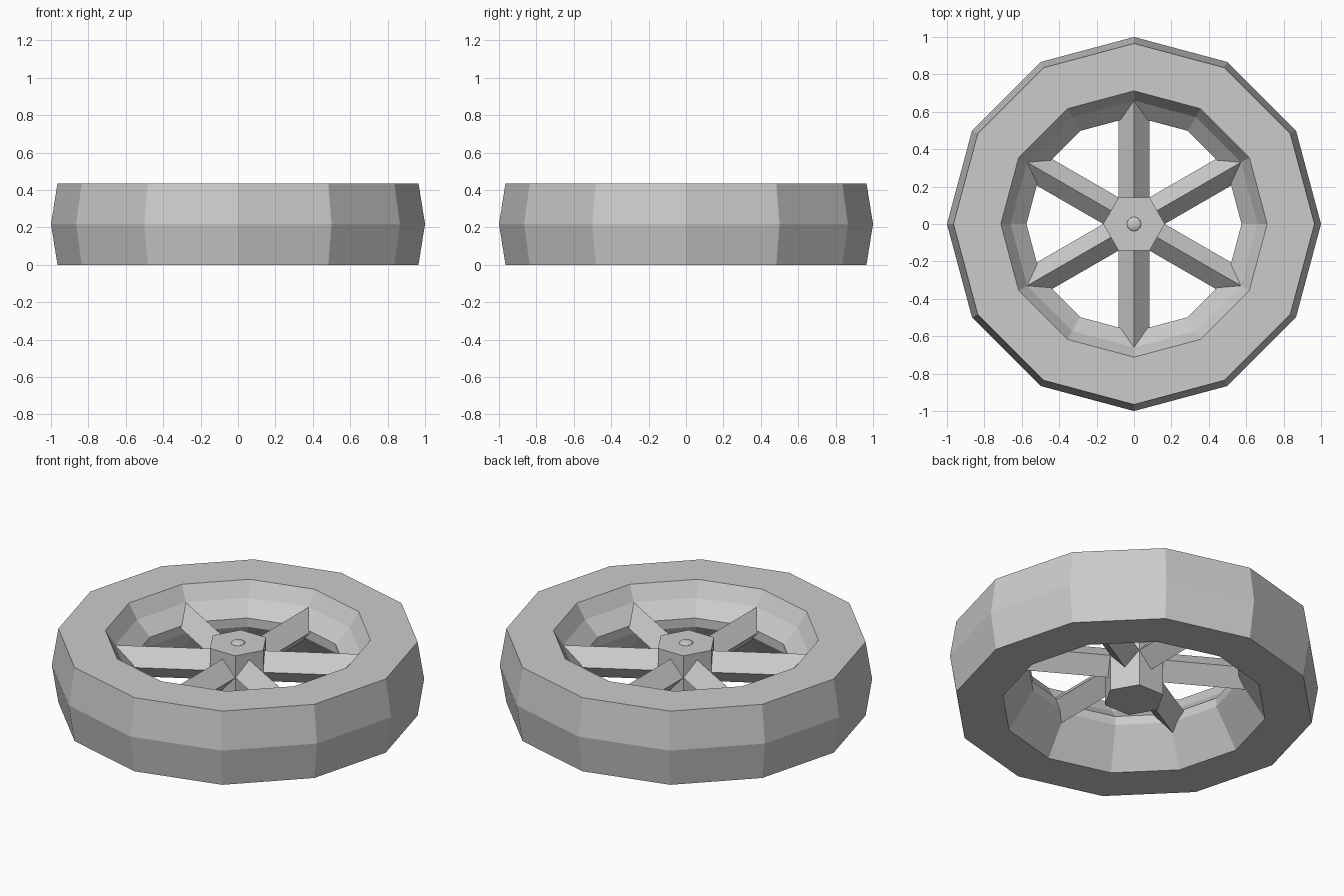
import bpy, bmesh
from math import cos, sin, pi, radians
from mathutils import Matrix, Vector

cube = bpy.data.objects.get("Cube")
if cube:
    bpy.data.objects.remove(cube, do_unlink=True)

# One plain grey for the whole wheel
grey = bpy.data.materials.new("plain_grey")
grey.use_nodes = True
colour = (0.6, 0.6, 0.6, 1)
grey.diffuse_color = colour
grey.node_tree.nodes["Principled BSDF"].inputs["Base Color"].default_value = colour


def make_object(name, bm):
    bmesh.ops.recalc_face_normals(bm, faces=bm.faces)
    mesh = bpy.data.meshes.new(name)
    bm.to_mesh(mesh)
    bm.free()
    mesh.materials.append(grey)
    obj = bpy.data.objects.new(name, mesh)
    bpy.context.collection.objects.link(obj)
    return obj


def bridge_loops(bm, loops, closed=False):
    """Join successive rings of vertices with quads."""
    pairs = list(zip(loops, loops[1:]))
    if closed:
        pairs.append((loops[-1], loops[0]))
    for a, b in pairs:
        n = len(a)
        for i in range(n):
            j = (i + 1) % n
            bm.faces.new((a[i], a[j], b[j], b[i]))


def ring(bm, radius, z, sides):
    return [bm.verts.new((radius * cos(2 * pi * i / sides),
                          radius * sin(2 * pi * i / sides), z))
            for i in range(sides)]


# Twelve-sided rim swept from its (radius, height) section
HEIGHT, MID = 0.435, 0.218
section = [(0.965, 0), (1.0, MID), (0.965, HEIGHT), (0.712, HEIGHT),
           (0.66, 0.35), (0.575, 0.27), (0.575, MID), (0.712, 0)]
bm = bmesh.new()
bridge_loops(bm, [ring(bm, r, z, 12) for r, z in section], closed=True)
make_object("rim", bm)

# Six-sided hub
bm = bmesh.new()
lower, upper = ring(bm, 0.165, 0.046, 6), ring(bm, 0.165, 0.39, 6)
bridge_loops(bm, [lower, upper])
bm.faces.new(lower)
bm.faces.new(upper)
make_object("hub", bm)

# Low domed cap on the hub
bm = bmesh.new()
bmesh.ops.create_uvsphere(bm, u_segments=12, v_segments=6, radius=0.04,
                          matrix=Matrix.Translation((0, 0, 0.388))
                          @ Matrix.Diagonal((1, 1, 0.4, 1)))
make_object("hub_cap", bm)

# Six diamond-section spokes running from the hub into the rim
for k in range(6):
    bm = bmesh.new()
    turn = Matrix.Rotation(radians(30 + 60 * k), 3, "Z")
    diamond = [(0.082, 0.26), (0, 0.35), (-0.082, 0.26), (0, 0.17)]
    ends = [[bm.verts.new(turn @ Vector((x, y, z))) for y, z in diamond]
            for x in (0.1, 0.67)]
    bridge_loops(bm, ends)
    for end in ends:
        bm.faces.new(end)
    make_object(f"spoke_{k + 1}", bm)
